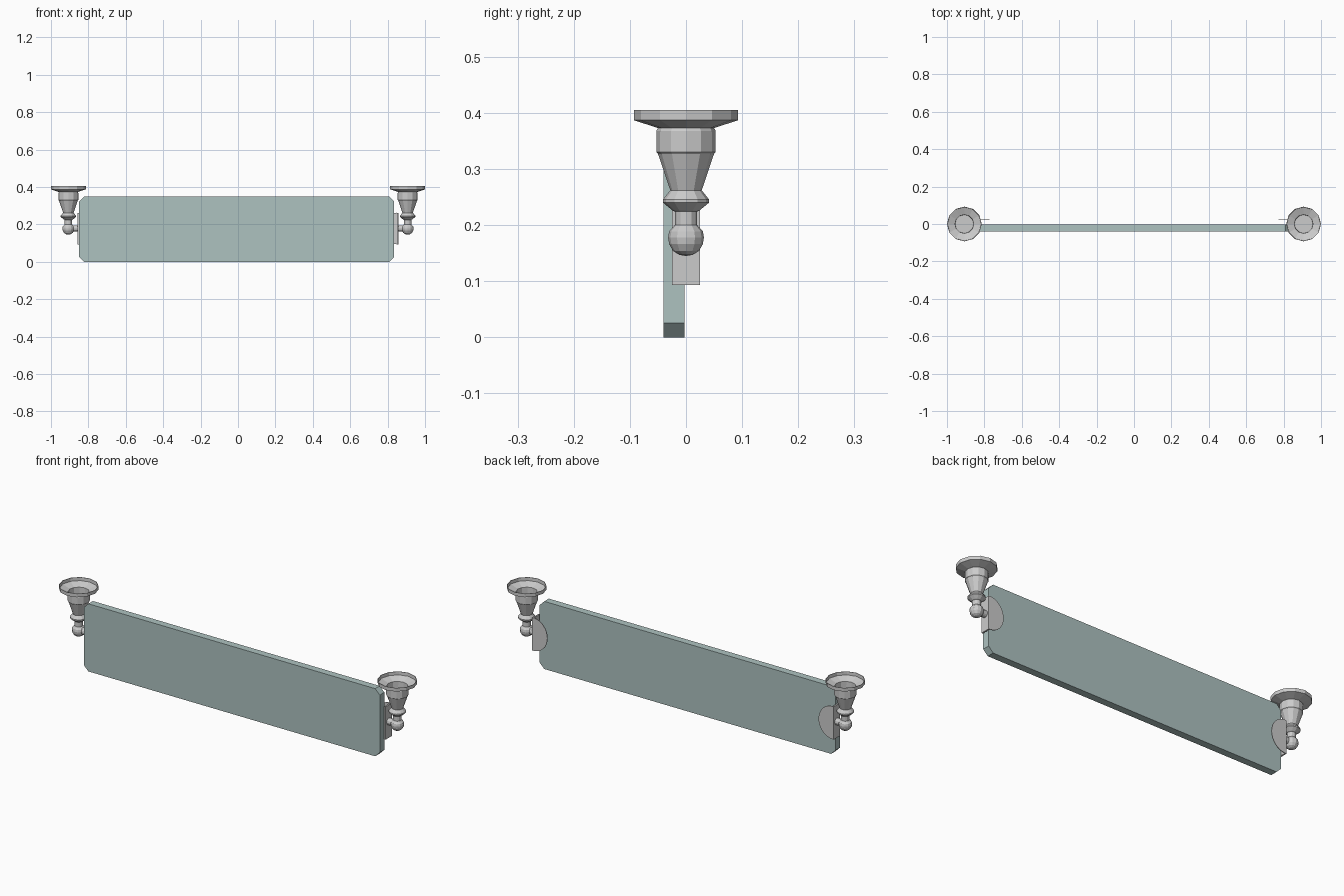
import bpy, bmesh
from math import pi, sin, cos

if "Cube" in bpy.data.objects:
    bpy.data.objects.remove(bpy.data.objects["Cube"])

POST_X, BALL_Z = 0.907, 0.178


def make(name, bm):
    bmesh.ops.recalc_face_normals(bm, faces=bm.faces)
    me = bpy.data.meshes.new(name)
    bm.to_mesh(me)
    bm.free()
    ob = bpy.data.objects.new(name, me)
    bpy.context.collection.objects.link(ob)
    return ob


def lathe(name, profile, x, n=12):
    # revolve (radius, z) points around a vertical axis at x
    bm = bmesh.new()
    rings = []
    for r, z in profile:
        if r == 0:
            rings.append([bm.verts.new((x, 0, z))] * n)
        else:
            rings.append([bm.verts.new((x + r * cos(2 * pi * i / n), r * sin(2 * pi * i / n), z))
                          for i in range(n)])
    for a, b in zip(rings, rings[1:]):
        for i in range(n):
            j = (i + 1) % n
            quad = [a[i], a[j], b[j], b[i]]
            bm.faces.new(list(dict.fromkeys(quad)))
    return make(name, bm)


def prism(name, outline, y0, y1):
    # extrude an (x, z) outline along y
    bm = bmesh.new()
    f = bm.faces.new([bm.verts.new((x, y0, z)) for x, z in outline])
    ext = bmesh.ops.extrude_face_region(bm, geom=[f])["geom"]
    bmesh.ops.translate(bm, vec=(0, y1 - y0, 0),
                        verts=[v for v in ext if isinstance(v, bmesh.types.BMVert)])
    return make(name, bm)


# glass panel with clipped corners
L, R, T, c = -0.85, 0.835, 0.348, 0.026
panel = prism("glass_panel", [(L + c, 0), (R - c, 0), (R, c), (R, T - c), (R - c, T),
                              (L + c, T), (L, T - c), (L, c)], -0.04, -0.003)
glass = bpy.data.materials.new("glass")
glass.diffuse_color = (0.42, 0.54, 0.53, 1)
glass.use_nodes = True
glass.node_tree.nodes["Principled BSDF"].inputs["Base Color"].default_value = glass.diffuse_color
panel.data.materials.append(glass)

# turned post: open dish, hollow collar, tapered body
post = [(0, 0.329), (0.049, 0.329), (0.05, 0.373), (0.09, 0.388), (0.091, 0.405),
        (0.093, 0.405), (0.093, 0.387), (0.05, 0.373), (0.053, 0.368), (0.053, 0.33),
        (0.05, 0.327), (0.028, 0.262), (0.041, 0.246), (0.041, 0.24),
        (0.024, 0.226), (0.02, 0.224), (0.02, 0.2)]
ball = [(0, 0.145), (0.012, 0.147), (0.023, 0.154), (0.03, 0.166), (0.032, 0.178),
        (0.03, 0.189), (0.02, 0.2), (0, 0.2)]

for side, s in (("left", -1), ("right", 1)):
    lathe(side + "_post", post, s * POST_X)
    lathe(side + "_ball", ball, s * POST_X)

    # short horizontal pin from ball to clip
    bm = bmesh.new()
    bmesh.ops.create_cone(bm, cap_ends=True, segments=12, radius1=0.017, radius2=0.017, depth=0.05)
    for v in bm.verts:
        x, y, z = v.co
        v.co = (s * (0.88 + z), y, BALL_Z + x)
    make(side + "_pin", bm)

    # clip: upright web plus a half-round tab behind the glass
    prism(side + "_clip_web", [(s * 0.85, 0.093), (s * 0.858, 0.093),
                               (s * 0.858, 0.262), (s * 0.85, 0.262)], -0.025, 0.025)
    arc = [(s * (0.85 - 0.078 * sin(pi * i / 16)), BALL_Z - 0.0845 * cos(pi * i / 16))
           for i in range(17)]
    prism(side + "_clip_tab", arc, 0.022, 0.025)
